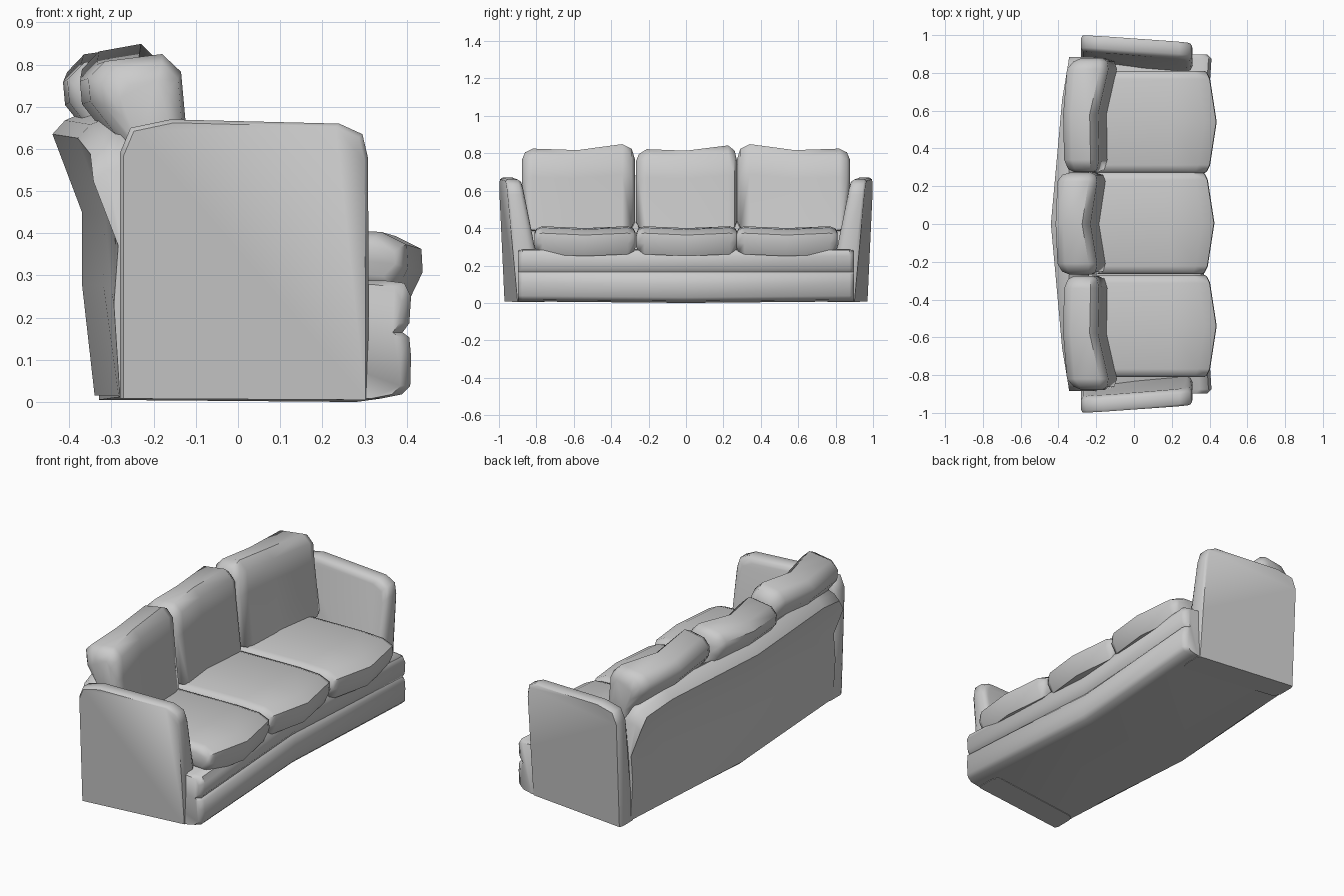
import bpy, bmesh, math

cube = bpy.data.objects.get("Cube")
if cube:
    bpy.data.objects.remove(cube)

fabric = bpy.data.materials.new("grey_fabric")
fabric.use_nodes = True
GREY = (0.6, 0.6, 0.6, 1)
fabric.diffuse_color = GREY
fabric.node_tree.nodes["Principled BSDF"].inputs["Base Color"].default_value = GREY


def loft(name, rings, angle=50):
    """Skin closed rings of equal length and cap both ends."""
    bm = bmesh.new()
    loops = [[bm.verts.new(p) for p in ring] for ring in rings]
    n = len(loops[0])
    for a, b in zip(loops, loops[1:]):
        for i in range(n):
            j = (i + 1) % n
            bm.faces.new((a[i], a[j], b[j], b[i]))
    bm.faces.new(loops[0])
    bm.faces.new(loops[-1])
    bmesh.ops.recalc_face_normals(bm, faces=bm.faces)
    mesh = bpy.data.meshes.new(name)
    bm.to_mesh(mesh)
    bm.free()
    mesh.materials.append(fabric)
    ob = bpy.data.objects.new(name, mesh)
    bpy.context.collection.objects.link(ob)
    bpy.ops.object.select_all(action="DESELECT")
    ob.select_set(True)
    bpy.context.view_layer.objects.active = ob
    bpy.ops.object.shade_smooth_by_angle(angle=math.radians(angle))


def bow(y):
    """The whole sofa is bent backwards at its middle."""
    return -0.06 * (1 - abs(y) / 0.9)


# Base with two soft rolls along the front
base = [(-.27, .005), (.34, 0), (.39, .01), (.41, .03), (.412, .1), (.408, .145),
        (.392, .165), (.408, .187), (.412, .25), (.396, .282), (.35, .288), (-.27, .288)]
rings = []
for y, inset in [(-.898, .025), (-.875, 0), (0, 0), (.875, 0), (.898, .025)]:
    rings.append([(x + bow(y) - (inset if x > 0 else 0), y,
                   z + (.008 if z < .15 and y else 0) - (inset * .4 if z > .2 else 0))
                  for x, z in base])
loft("base", rings)

# Backrest shell: leaning, bowed, lower at the ends
shell = [(-.28, .015), (-.31, .28), (-.31, .45), (-.38, .635), (-.35, .668),
         (-.31, .685), (-.25, .65), (-.2, .4), (-.2, .015)]
rings = []
for y, drop in [(-.885, .12), (-.84, .05), (-.66, .01), (0, 0), (.66, .01), (.84, .05), (.885, .12)]:
    edge = .06 * max(0, abs(y) - .5) / .385
    rings.append([(x + bow(y) + edge * z, y, z - drop * z / .68) for x, z in shell])
loft("backrest_shell", rings)

# Arms: rounded side outline, flaring upwards, thicker towards the floor
outline = [(-.28, .008), (-.28, .59), (-.255, .65), (-.16, .67), (.24, .66),
           (.295, .635), (.308, .58), (.31, .28), (.31, .005)]


def outer_y(x, z):
    front = (x + .28) / .59
    return .97 - .07 * front + z / .65 * (.03 + .03 * front)


def arm_ring(side, inset, depth):
    ring = []
    for x, z in outline:
        px = x + (inset if x < 0 else -inset)
        pz = z - inset if z > .34 else z
        thickness = depth * (1 + max(0, .62 - z))
        ring.append((px, side * (outer_y(x, z) - thickness), pz))
    return ring


for side, label in [(-1, "right"), (1, "left")]:
    loft(label + "_arm", [arm_ring(side, i, d) for i, d in
                          [(.008, 0), (0, .012), (0, .065), (.012, .083), (.03, .09)]])

# Seat cushions with a bulging, sagging front
seat = [(-.22, .28), (.33, .275), (.41, .262), (.438, .32), (.435, .375),
        (.375, .405), (.2, .412), (-.22, .405)]
for label, cy, push in [("right", -.54, 0), ("middle", .005, -.012), ("left", .54, 0)]:
    rings = []
    for t, back, squash in [(-1, .065, .5), (-.96, .05, .82), (-.84, .035, 1), (0, 0, 1),
                            (.84, .035, 1), (.96, .05, .82), (1, .065, .5)]:
        sag = -.012 * (1 - abs(t))
        rings.append([(x + push - (back if x > .3 else 0), cy + t * .271,
                       .335 + (z - .335) * squash + sag) for x, z in seat])
    loft(label + "_seat_cushion", rings)

# Back cushions: True marks points on the front side
pillow = [(-.27, .38, False), (-.3, .62, False), (-.37, .71, False), (-.375, .765, False),
          (-.335, .805, False), (-.175, .822, True), (-.13, .78, True),
          (-.12, .67, True), (-.085, .39, True)]


def back_cushion(name, stations):
    rings = []
    for y, front, back, lift, squash in stations:
        ring = []
        for x, z, is_front in pillow:
            px = x + (front if is_front else back)
            mid = -.23 + (front + back) / 2
            pz = z + lift * (z - .38) / .44
            ring.append((mid + (px - mid) * squash, y, .6 + (pz - .6) * (.5 + squash / 2)))
        rings.append(ring)
    loft(name, rings)


for side, label in [(-1, "right"), (1, "left")]:
    back_cushion(label + "_back_cushion", [
        (side * y, f, b, l, s) for y, f, b, l, s in
        [(.878, 0, .04, -.01, .55), (.86, 0, .035, 0, .85), (.82, -.005, .02, .003, 1),
         (.58, -.06, 0, -.005, 1), (.34, -.055, .005, .027, 1),
         (.29, -.055, .01, .02, .85), (.274, -.055, .01, 0, .55)]])

back_cushion("middle_back_cushion", [
    (-.268, -.06, -.02, -.02, .55), (-.252, -.06, -.025, -.01, .85), (-.21, -.065, -.03, 0, 1),
    (0, -.1, -.04, -.008, 1), (.225, -.065, -.03, .02, 1),
    (.26, -.06, -.025, .01, .85), (.272, -.06, -.02, -.01, .55)])
